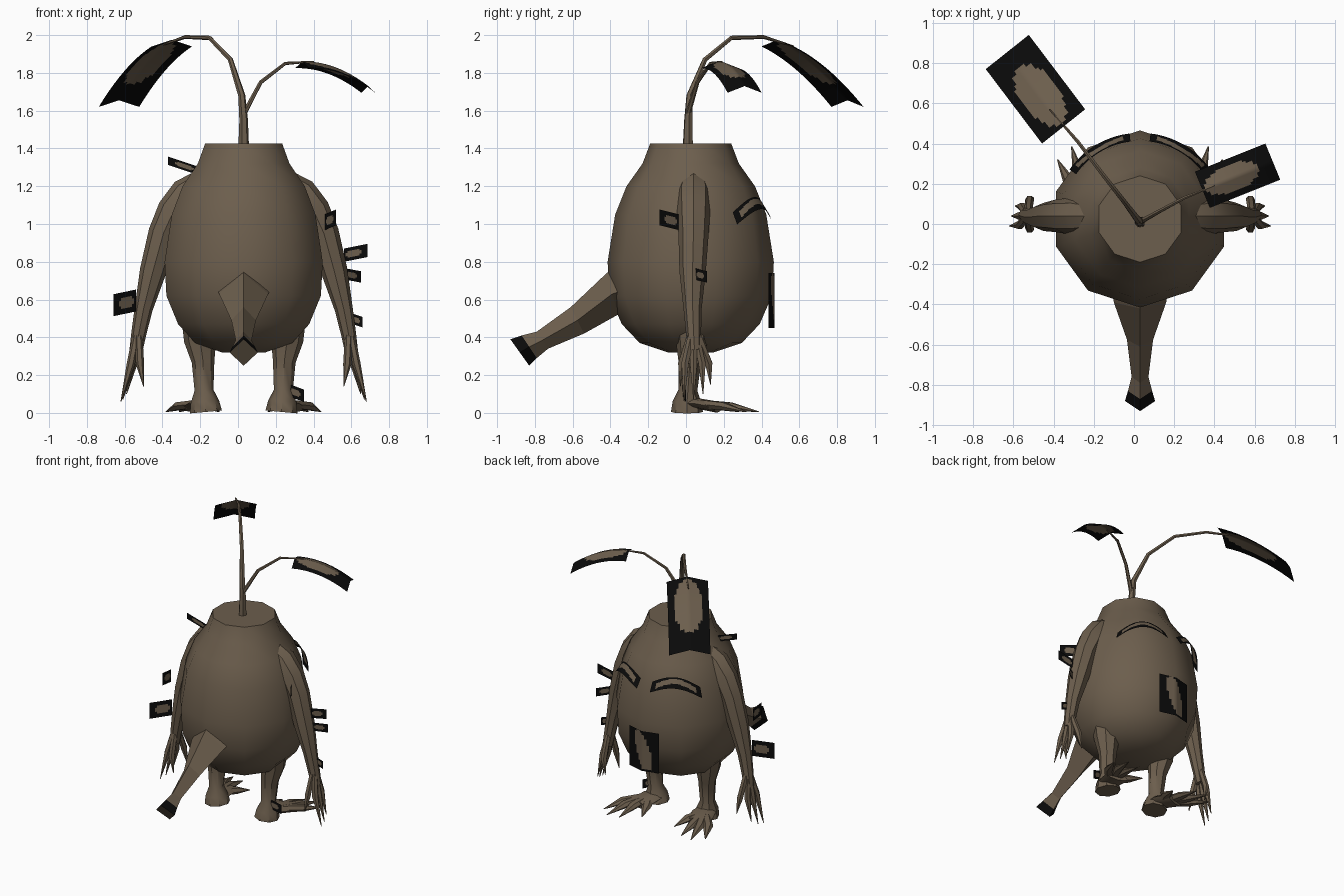
import bpy, bmesh, math
from mathutils import Vector as V

old = bpy.data.objects.get("Cube")
if old:
    bpy.data.objects.remove(old, do_unlink=True)

CX, CY = 0.03, 0.025   # axis of the body


def material(name, rgb):
    m = bpy.data.materials.new(name)
    m.use_nodes = True
    m.diffuse_color = (*rgb, 1)
    bsdf = m.node_tree.nodes["Principled BSDF"]
    bsdf.inputs["Base Color"].default_value = (*rgb, 1)
    bsdf.inputs["Roughness"].default_value = 0.9
    return m


BARK = material("bark brown", (0.15, 0.112, 0.074))
BLACK = material("black", (0.003, 0.003, 0.003))


def finish(name, bm, smooth=True, closed=True):
    if closed:
        bmesh.ops.recalc_face_normals(bm, faces=bm.faces)
    mesh = bpy.data.meshes.new(name)
    bm.to_mesh(mesh)
    bm.free()
    mesh.materials.append(BARK)
    mesh.materials.append(BLACK)
    ob = bpy.data.objects.new(name, mesh)
    bpy.context.collection.objects.link(ob)
    if smooth:
        bpy.ops.object.select_all(action='DESELECT')
        ob.select_set(True)
        bpy.context.view_layer.objects.active = ob
        bpy.ops.object.shade_smooth_by_angle(angle=math.radians(42))
    return ob


def loft(bm, rings):
    """Skin closed rings of points and cap both ends."""
    loops = [[bm.verts.new(p) for p in ring] for ring in rings]
    n = len(loops[0])
    for a, b in zip(loops, loops[1:]):
        for i in range(n):
            j = (i + 1) % n
            bm.faces.new((a[i], a[j], b[j], b[i]))
    bm.faces.new(loops[0])
    return bm.faces.new(loops[-1])


def tube(bm, pts, sides=8, ref=(0, 1, 0), flat=1.0):
    """Tapered tube along (x, y, z, radius); flat scales it across ref."""
    rings = []
    for i, p in enumerate(pts):
        a, b = pts[max(i - 1, 0)], pts[min(i + 1, len(pts) - 1)]
        t = (V(b[:3]) - V(a[:3])).normalized()
        u = t.cross(V(ref)).normalized()
        w = u.cross(t)
        angles = [2 * math.pi * k / sides for k in range(sides)]
        rings.append([V(p[:3]) + p[3] * (u * math.cos(s) + w * flat * math.sin(s)) for s in angles])
    loft(bm, rings)


def card(name, point, brown, nu=20, nv=14):
    """Black sheet with a brown patch; u runs 0..1 and v runs -1..1."""
    bm = bmesh.new()
    grid = [[bm.verts.new(point(i / nu, 2 * j / nv - 1)) for j in range(nv + 1)]
            for i in range(nu + 1)]
    for i in range(nu):
        for j in range(nv):
            f = bm.faces.new((grid[i][j], grid[i + 1][j], grid[i + 1][j + 1], grid[i][j + 1]))
            f.material_index = 0 if brown((i + .5) / nu, 2 * (j + .5) / nv - 1) else 1
    return finish(name, bm, closed=False)


def oval(u, v, c=0.42, ru=0.38, rv=0.7):
    return ((u - c) / ru) ** 2 + (v / rv) ** 2 < 1


# Egg-shaped ten-sided body with a flat stump top
profile = [(.32, .12), (.37, .27), (.47, .365), (.62, .43), (.8, .44), (1.05, .4),
           (1.2, .34), (1.32, .255), (1.425, .215)]
bm = bmesh.new()
loft(bm, [[(CX + r * math.sin(k * math.pi / 5), CY + r * math.cos(k * math.pi / 5), z)
           for k in range(10)] for z, r in profile])
finish("body", bm)

# Diamond-section tail: top y, top z, bottom y, bottom z, half width
bm = bmesh.new()
sections = [(-.36, .78, -.3, .52, .14), (-.42, .74, -.36, .52, .13), (-.61, .56, -.54, .42, .065),
            (-.79, .43, -.73, .34, .042), (-.87, .41, -.79, .29, .06), (-.93, .39, -.83, .25, .075)]
cap = loft(bm, [[(CX, yt, zt), (CX + w, (yt + yb) / 2, (zt + zb) / 2), (CX, yb, zb),
                 (CX - w, (yt + yb) / 2, (zt + zb) / 2)] for yt, zt, yb, zb, w in sections])
for f in bm.faces:
    f.material_index = int(f.calc_center_median().y < -.83)
bmesh.ops.inset_individual(bm, faces=[cap], thickness=.025)
cap.material_index = 0
finish("tail", bm, smooth=False)

# Arms with clawed hands, legs with splayed toes
for side, label in ((1, "left"), (-1, "right")):
    def sx(pts):
        return [(CX + side * p[0], *p[1:]) for p in pts]

    bm = bmesh.new()
    tube(bm, sx([(.22, .04, 1.22, .07), (.30, .04, 1.16, .09), (.37, .04, 1.07, .088),
                 (.425, .04, .95, .08), (.48, .035, .75, .07), (.53, .035, .55, .048),
                 (.555, .04, .42, .04), (.57, .045, .33, .035)]))
    for tip in ((.65, -.01, .06), (.64, .04, .07), (.62, .09, .1), (.53, .13, .15), (.53, -.03, .14)):
        dx, dy = tip[0] - .57, tip[1] - .04
        tube(bm, sx([(.56 + dx * .1, .04 + dy * .25, .41, .02),
                     (.565 + dx * .4, .04 + dy * .9, .26, .022), (*tip, .002)]), 6)
    finish(label + "_arm", bm)

    bm = bmesh.new()
    tube(bm, sx([(.23, .03, .46, .095), (.23, .03, .38, .085), (.215, .02, .27, .06),
                 (.21, .01, .12, .05), (.205, .005, .06, .075), (.2, .005, .005, .085)]))
    tube(bm, sx([(.2, -.03, .05, .06), (.215, .06, .05, .08), (.245, .17, .03, .085)]),
         8, ref=(0, 0, 1), flat=.35)
    for x, y in ((.41, .32), (.34, .385), (.25, .37), (.13, .28)):
        tube(bm, sx([(.225, .06, .05, .035), (.23 + (x - .23) * .65, .05 + (y - .05) * .55, .035, .034),
                     (x, y, .006, .003)]), 6, ref=(0, 0, 1), flat=.7)
    finish(label + "_leg", bm)

    # Arched brow wrapped on the back of the body
    def brow(u, v):
        a = math.radians(7 + 48 * u)
        r = .408 - .02 * v
        z = 1.06 - .03 * u + .065 * math.sin(math.pi * u) + .032 * v
        return CX + side * r * math.sin(a), CY + r * math.cos(a), z
    card(label + "_brow", brow,
         lambda u, v: .08 < u < .92 and abs(v + .25 - .5 * math.sin(math.pi * u)) < .45)

# Vertical snout sheet with a wavy patch
card("snout", lambda u, v: (CX - .118 * v, .468 - .03 * abs(v), .74 - .29 * u),
     lambda u, v: u < .93 and abs(v - .65 * u + .3) < .18 + .3 * math.sin(math.pi * u))

# Two sprouting stems
bm = bmesh.new()
tube(bm, [(.03, .01, 1.42, .028), (.03, .012, 1.55, .023), (.02, .02, 1.68, .019),
          (-.04, .1, 1.87, .014), (-.15, .24, 1.985, .012), (-.28, .41, 1.99, .01),
          (-.42, .57, 1.94, .005)], 6, ref=(.77, .63, 0))
tube(bm, [(.03, .01, 1.58, .014), (.12, .06, 1.75, .011), (.25, .13, 1.85, .009),
          (.4, .19, 1.86, .004)], 6, ref=(-.4, .92, 0))
finish("stems", bm)


def sprout_leaf(name, start, end, half, drop):
    """Drooping leaf sheet folded along its middle; drop sets the curve."""
    a, b, h = V(start), V(end), V(half)

    def point(u, v):
        p = a.lerp(b, u) + h * v
        p.z += drop * 4 * u * (1 - u) - .035 * abs(v)
        return p
    card(name, point, oval, 24, 18)


sprout_leaf("large_leaf", (-.35, .485, 1.975), (-.63, .855, 1.655), (.107, .085, 0), .035)
sprout_leaf("small_leaf", (.34, .17, 1.86), (.69, .31, 1.73), (-.037, .09, 0), .035)

# Small leaves on the limbs: root, tip, half height
small = [("shoulder_leaf", (-.22, -.05, 1.285), (-.37, -.06, 1.335), .022),
         ("right_wrist_leaf", (-.54, .01, .595), (-.66, -.08, .57), .058),
         ("right_arm_leaf", (-.54, .0, .83), (-.54, -.1, .84), .045),
         ("left_upper_leaf", (.46, -.04, 1.01), (.52, -.14, 1.035), .042),
         ("left_elbow_leaf", (.56, .04, .835), (.685, .04, .86), .035),
         ("left_forearm_leaf", (.57, .05, .735), (.65, .11, .72), .03),
         ("left_wrist_leaf", (.6, .04, .5), (.66, .04, .48), .028),
         ("left_ankle_leaf", (.27, -.02, .12), (.35, .0, .09), .033)]
for name, root, tip, h in small:
    a, b = V(root), V(tip)
    card(name, lambda u, v: a.lerp(b, u) + V((0, 0, h * v)),
         lambda u, v: oval(u, v, .42, .36, .5), 12, 8)
